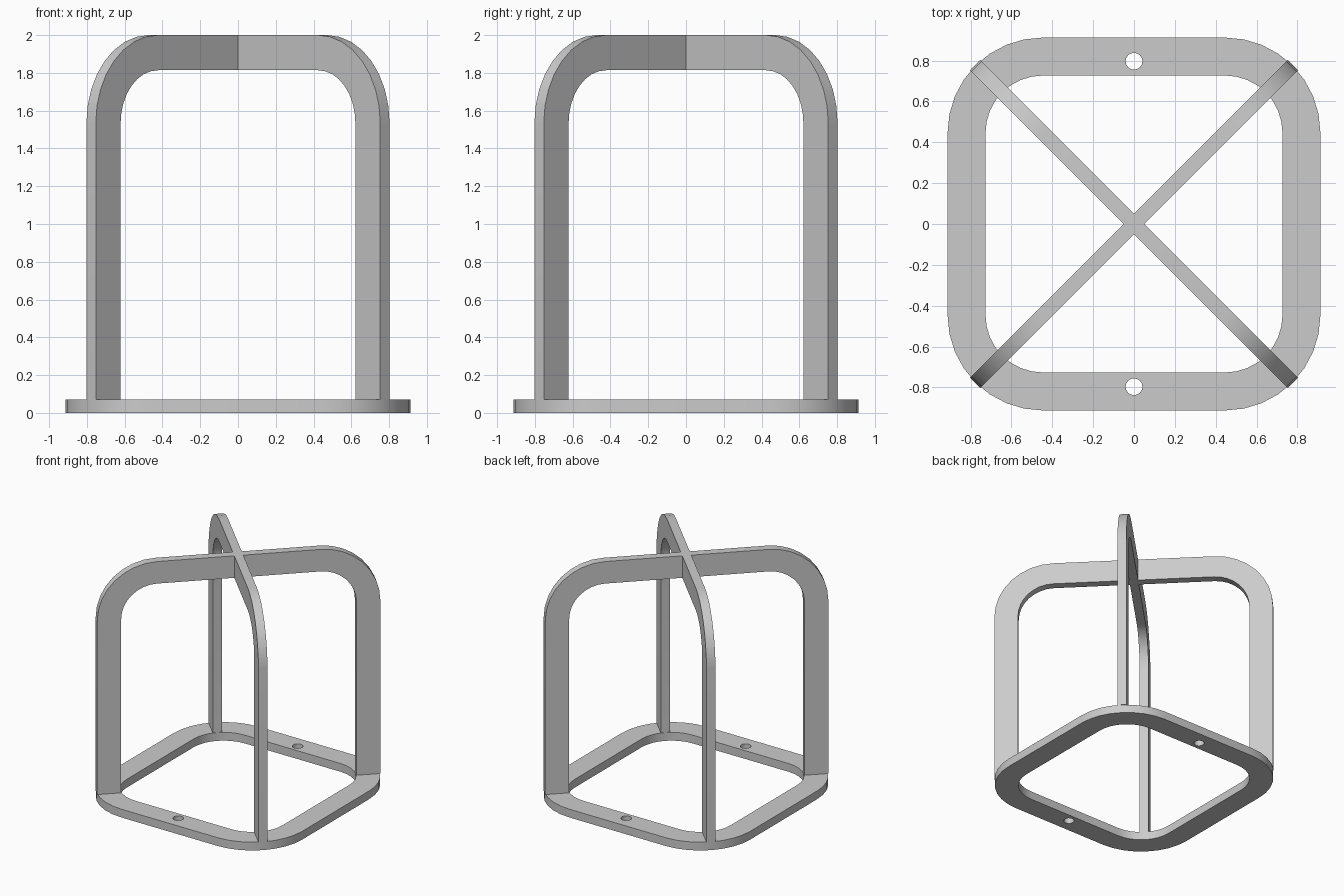
import bpy, bmesh, math
from mathutils import Matrix

cube = bpy.data.objects.get("Cube")
if cube:
    bpy.data.objects.remove(cube)

HALF = 0.913        # base half width
BAND = 0.186        # width of every flat bar
THICK = 0.07        # plate thickness
RADIUS = 0.466      # outer bend radius
SPAN = 1.1          # arch half width along the diagonal
HEIGHT = 2.0
STEPS = 8           # segments per bend

grey = bpy.data.materials.new("light_grey")
grey.use_nodes = True
grey.diffuse_color = (0.6, 0.6, 0.6, 1)
grey.node_tree.nodes["Principled BSDF"].inputs["Base Color"].default_value = grey.diffuse_color


def arc(cx, cy, r, start, sweep=90, steps=STEPS):
    angles = [math.radians(start + sweep * i / steps) for i in range(steps + 1)]
    return [(cx + r * math.cos(a), cy + r * math.sin(a)) for a in angles]


def rounded_square(half, r):
    c = half - r
    return (arc(c, c, r, 0) + arc(-c, c, r, 90)
            + arc(-c, -c, r, 180) + arc(c, -c, r, 270))


def plate(name, outlines, matrix):
    """Fill the outlines (inner ones become holes), thicken and place."""
    curve = bpy.data.curves.new(name, 'CURVE')
    curve.dimensions = '2D'
    curve.fill_mode = 'BOTH'
    curve.extrude = THICK / 2
    for pts in outlines:
        spline = curve.splines.new('POLY')
        spline.points.add(len(pts) - 1)
        for p, (x, y) in zip(spline.points, pts):
            p.co = (x, y, 0, 1)
        spline.use_cyclic_u = True
    temp = bpy.data.objects.new("temp", curve)
    mesh = bpy.data.meshes.new_from_object(temp)
    bpy.data.objects.remove(temp)
    bm = bmesh.new()
    bm.from_mesh(mesh)
    bmesh.ops.remove_doubles(bm, verts=bm.verts, dist=0.0005)
    bmesh.ops.transform(bm, matrix=matrix, verts=bm.verts)
    bmesh.ops.recalc_face_normals(bm, faces=bm.faces)
    bm.to_mesh(mesh)
    bm.free()
    mesh.name = name
    mesh.materials.clear()
    mesh.materials.append(grey)
    obj = bpy.data.objects.new(name, mesh)
    bpy.context.collection.objects.link(obj)
    return obj


# Base ring with two screw holes
holes = [arc(0, y, 0.041, 0, 337.5, 15) for y in (-0.797, 0.797)]
base = plate("base_ring",
             [rounded_square(HALF, RADIUS), rounded_square(HALF - BAND, RADIUS - BAND)] + holes,
             Matrix.Translation((0, 0, THICK / 2)))

# Two crossed arches standing on the ring corners
cx, cz, r_in = SPAN - RADIUS, HEIGHT - RADIUS, RADIUS - BAND
outer = [(SPAN, THICK)] + arc(cx, cz, RADIUS, 0) + arc(-cx, cz, RADIUS, 90) + [(-SPAN, THICK)]
inner = ([(SPAN - BAND, THICK)] + arc(cx, cz, r_in, 0)
         + arc(-cx, cz, r_in, 90) + [(BAND - SPAN, THICK)])
outline = outer + inner[::-1]
stand_up = Matrix.Rotation(math.pi / 2, 4, 'X')
arches, second = [plate(name, [outline], Matrix.Rotation(math.radians(turn), 4, 'Z') @ stand_up)
                  for name, turn in (("crossed_arches", 45), ("second_arch", -45))]

# Merge the arches where they cross
union = arches.modifiers.new("union", 'BOOLEAN')
union.operation = 'UNION'
union.solver = 'EXACT'
union.object = second
bpy.context.view_layer.objects.active = arches
bpy.ops.object.modifier_apply(modifier=union.name)
bpy.data.objects.remove(second)

# Smooth bends, crisp edges
bpy.ops.object.select_all(action='DESELECT')
for obj in (base, arches):
    obj.select_set(True)
bpy.context.view_layer.objects.active = base
bpy.ops.object.shade_smooth_by_angle(angle=math.radians(30))
